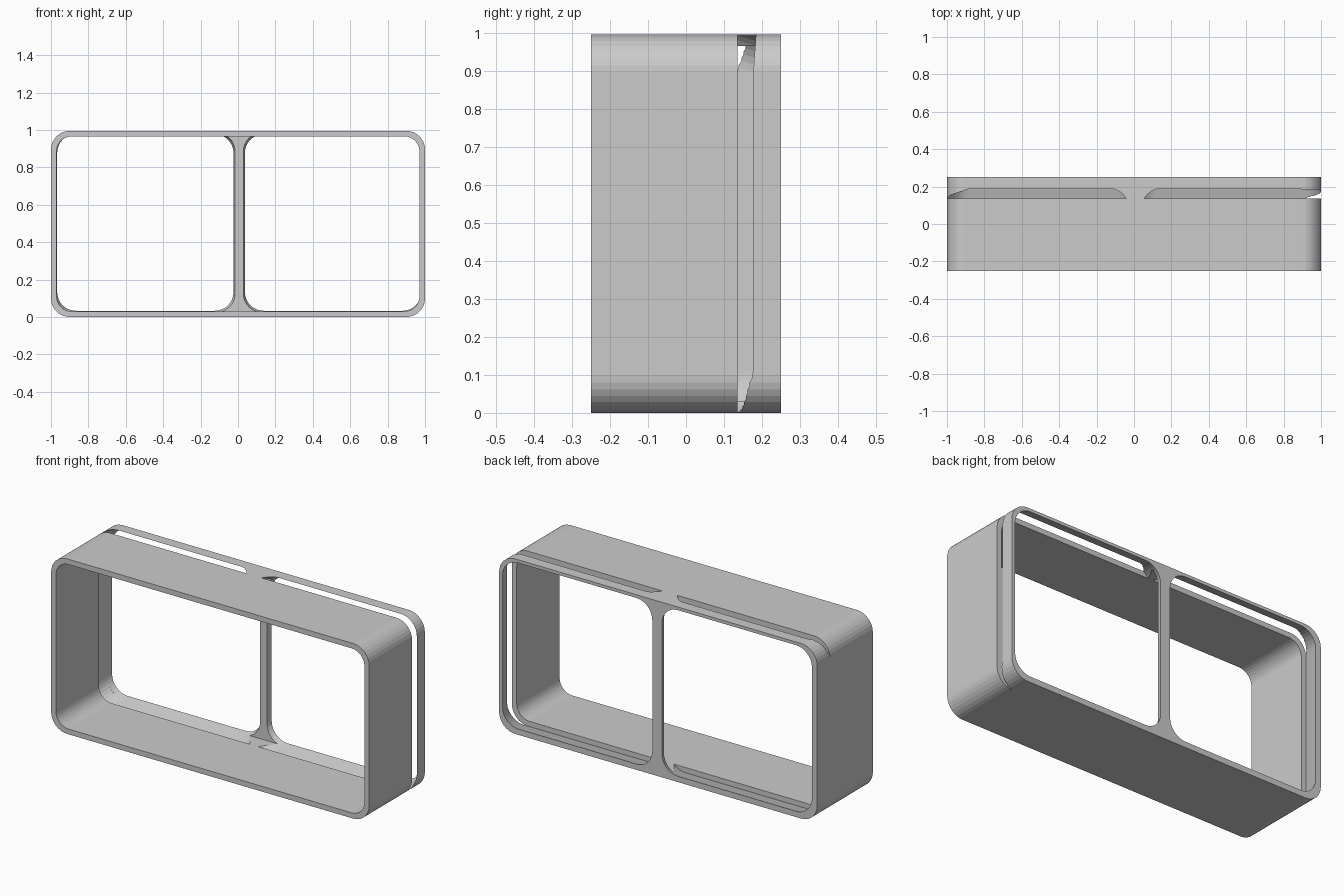
import bpy, bmesh, math

if "Cube" in bpy.data.objects:
    bpy.data.objects.remove(bpy.data.objects["Cube"])

SEG = 8            # facets per rounded corner
HEIGHT = 0.995
WALL = 0.03


def rounded_loop(x0, x1, z0, z1, r):
    """Rounded rectangle in the xz plane."""
    pts = []
    for cx, cz, start in ((x1 - r, z1 - r, 0), (x0 + r, z1 - r, 90),
                          (x0 + r, z0 + r, 180), (x1 - r, z0 + r, 270)):
        for i in range(SEG + 1):
            a = math.radians(start + 90 * i / SEG)
            pts.append((cx + r * math.cos(a), cz + r * math.sin(a)))
    return pts


def loft(name, loop_a, ya, loop_b, yb):
    """Closed solid between two matching loops at depths ya and yb."""
    bm = bmesh.new()
    a = [bm.verts.new((x, ya, z)) for x, z in loop_a]
    b = [bm.verts.new((x, yb, z)) for x, z in loop_b]
    bm.faces.new(a)
    bm.faces.new(b[::-1])
    for i in range(len(a)):
        j = (i + 1) % len(a)
        bm.faces.new((a[i], b[i], b[j], a[j]))
    bmesh.ops.recalc_face_normals(bm, faces=bm.faces)
    mesh = bpy.data.meshes.new(name)
    bm.to_mesh(mesh)
    bm.free()
    obj = bpy.data.objects.new(name, mesh)
    bpy.context.collection.objects.link(obj)
    return obj


def subtract(target, cutter):
    cutter.hide_render = True
    mod = target.modifiers.new("cut", 'BOOLEAN')
    mod.operation = 'DIFFERENCE'
    mod.solver = 'EXACT'
    mod.object = cutter
    bpy.context.view_layer.objects.active = target
    bpy.ops.object.modifier_apply(modifier=mod.name)
    bpy.data.objects.remove(cutter, do_unlink=True)


# Outer rounded block
outer = rounded_loop(-1, 1, 0, HEIGHT, 0.1)
frame = loft("double_frame", outer, -0.25, outer, 0.25)

# Main cavity, open at the front, leaving a thin back panel
inner = rounded_loop(-1 + WALL, 1 - WALL, WALL, HEIGHT - WALL, 0.08)
subtract(frame, loft("cavity_cutter", inner, -0.3, inner, 0.22))

# Two back openings that flare towards the front; being set slightly up and
# to the right, they break through the top and right walls as slots
SLOPE = 0.0325 / 0.115
for name, x0, x1 in (("left_opening", -0.967, -0.024),
                     ("right_opening", 0.037, 0.9795)):
    def section(y):
        g = SLOPE * (0.25 - y)
        return rounded_loop(x0 - g, x1 + g, 0.033 - g, 0.977 + g, 0.1)
    subtract(frame, loft(name + "_cutter", section(0.135), 0.135,
                         section(0.27), 0.27))
